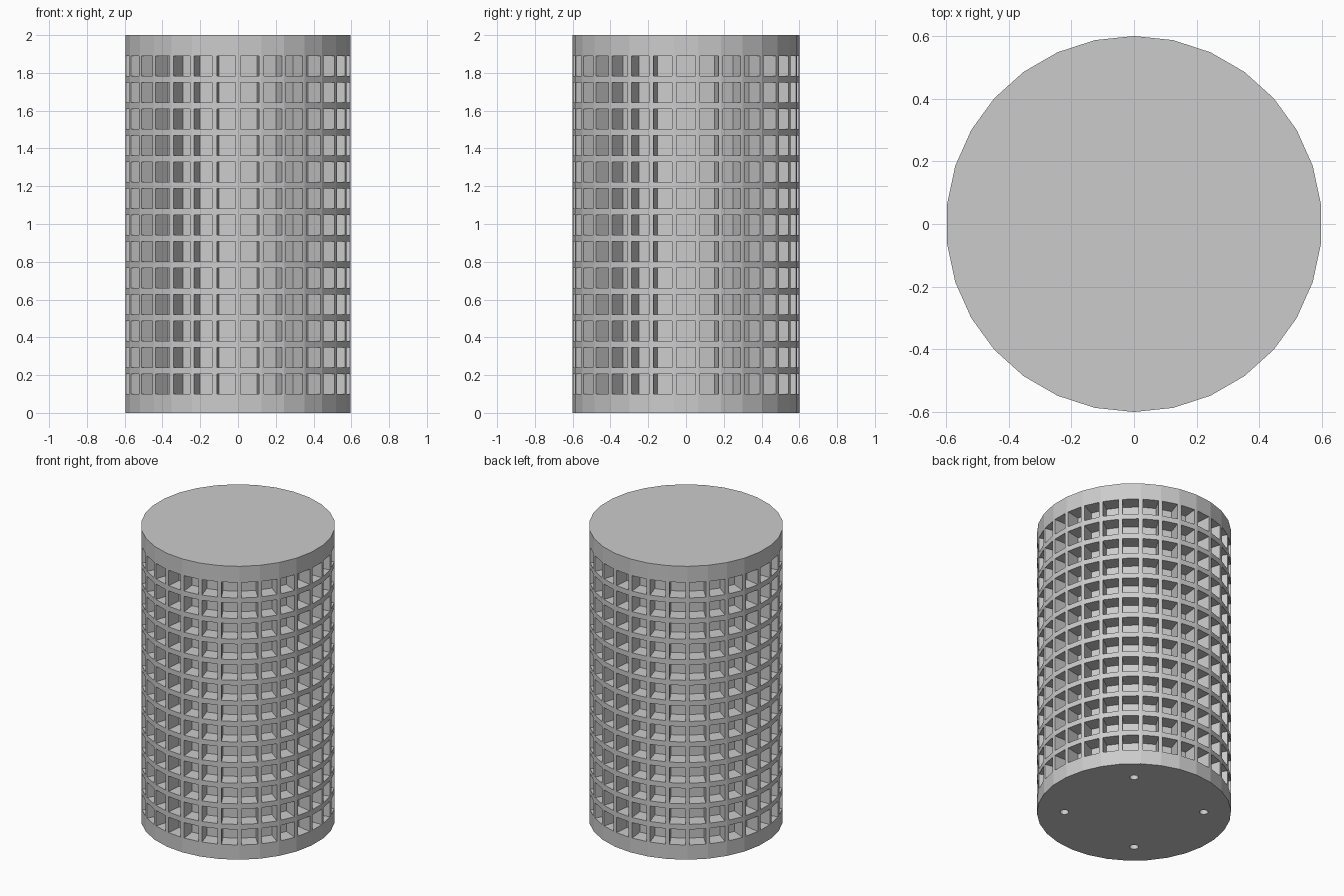
import bpy, bmesh, math
from mathutils import Matrix, Vector

cube = bpy.data.objects.get("Cube")
if cube:
    bpy.data.objects.remove(cube, do_unlink=True)

RADIUS, HEIGHT, SIDES = 0.6, 2.0, 30
ROWS, FIRST_Z, PITCH = 13, 0.1, 0.1403
OPEN_HEIGHT, FRAME, DEPTH = 0.105, 0.0127, 0.1

grey = bpy.data.materials.new("plain_grey")
grey.use_nodes = True
grey.diffuse_color = (0.6, 0.6, 0.6, 1)
grey.node_tree.nodes["Principled BSDF"].inputs["Base Color"].default_value = (0.6, 0.6, 0.6, 1)


def make_object(name, bm):
    bmesh.ops.recalc_face_normals(bm, faces=bm.faces)
    mesh = bpy.data.meshes.new(name)
    bm.to_mesh(mesh)
    bm.free()
    mesh.materials.append(grey)
    obj = bpy.data.objects.new(name, mesh)
    bpy.context.collection.objects.link(obj)
    return obj


# Ring heights: plain bands at both ends, a cell and a thin strip for each row
levels = [0]
for row in range(ROWS):
    z = FIRST_Z + row * PITCH
    levels += [z - FRAME, z + OPEN_HEIGHT + FRAME]
levels.append(HEIGHT)

# Faceted drum with a corner on the front and back
bm = bmesh.new()
rings = []
for z in levels:
    ring = []
    for i in range(SIDES):
        a = math.pi / 2 + math.tau * i / SIDES
        ring.append(bm.verts.new((RADIUS * math.cos(a), RADIUS * math.sin(a), z)))
    rings.append(ring)
cells = []
for level, (low, high) in enumerate(zip(rings, rings[1:])):
    for i in range(SIDES):
        j = (i + 1) % SIDES
        face = bm.faces.new((low[i], low[j], high[j], high[i]))
        if level % 2:
            cells.append(face)
bm.faces.new(rings[0][::-1])
bm.faces.new(rings[-1])
bm.normal_update()

# Square recesses, one per facet in every row
bmesh.ops.inset_individual(bm, faces=cells, thickness=FRAME, use_even_offset=True)
bm.normal_update()
for face in cells:
    inward = -face.normal.copy() * DEPTH
    pocket = bmesh.ops.extrude_discrete_faces(bm, faces=[face])["faces"][0]
    bmesh.ops.translate(bm, verts=pocket.verts, vec=inward)
drum = make_object("recessed_drum", bm)

# Four small round holes in the underside
bm = bmesh.new()
for k in range(4):
    a = math.radians(50 + 90 * k)
    spot = Vector((0.43 * math.cos(a), 0.43 * math.sin(a), 0))
    bmesh.ops.create_cone(bm, cap_ends=True, segments=16, radius1=0.027,
                          radius2=0.027, depth=0.2, matrix=Matrix.Translation(spot))
cutter = make_object("hole_cutter", bm)
cutter.hide_render = True

cut = drum.modifiers.new("underside_holes", "BOOLEAN")
cut.operation = "DIFFERENCE"
cut.solver = "EXACT"
cut.object = cutter
bpy.context.view_layer.objects.active = drum
bpy.ops.object.modifier_apply(modifier=cut.name)
bpy.data.objects.remove(cutter, do_unlink=True)
